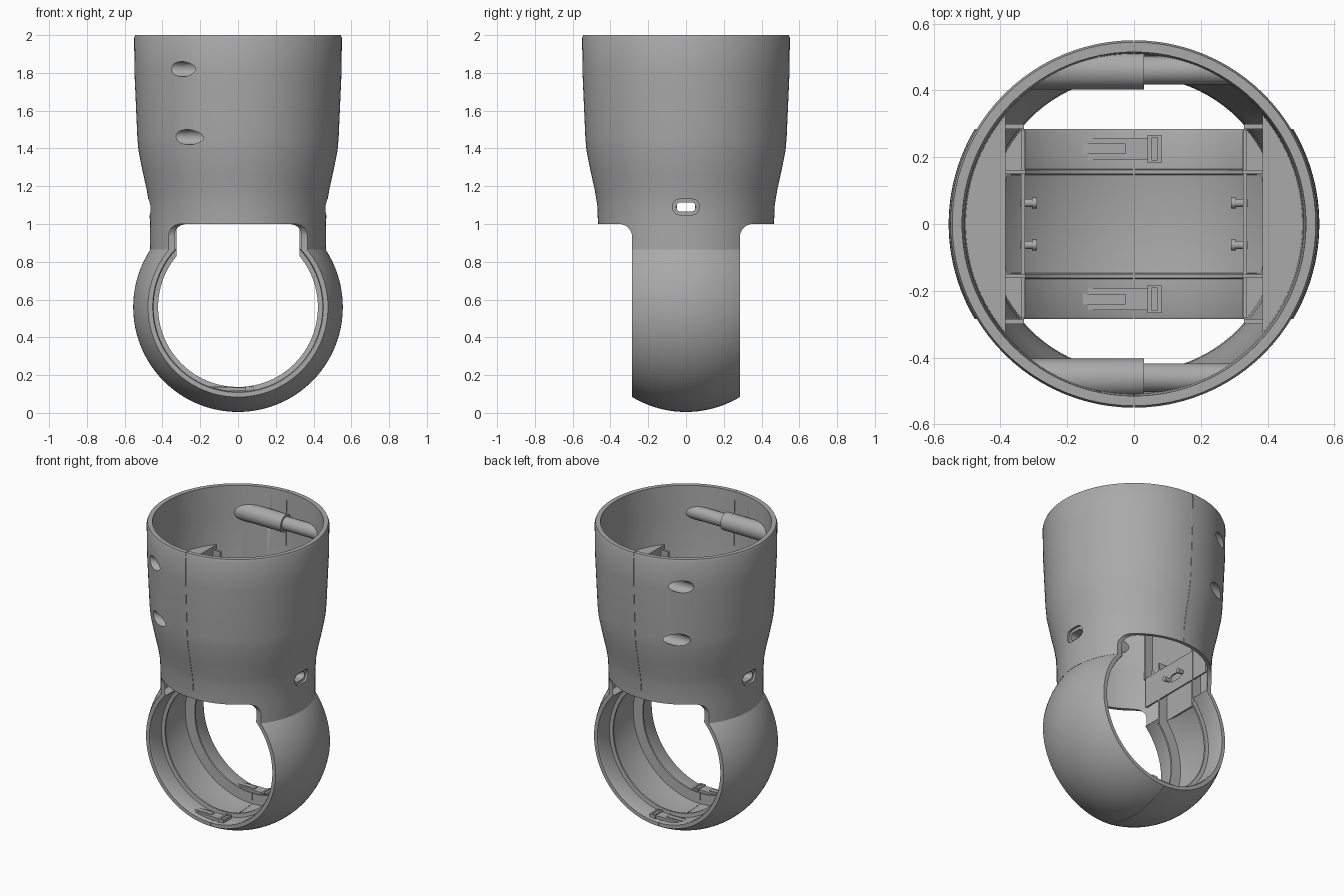
import bpy, bmesh, math
from mathutils import Matrix, Vector

if "Cube" in bpy.data.objects:
    bpy.data.objects.remove(bpy.data.objects["Cube"], do_unlink=True)

grey = bpy.data.materials.new("plain grey")
grey.use_nodes = True
colour = (0.4, 0.4, 0.4, 1)
grey.diffuse_color = colour
grey.node_tree.nodes["Principled BSDF"].inputs["Base Color"].default_value = colour


def make(name, bm):
    bmesh.ops.recalc_face_normals(bm, faces=bm.faces)
    me = bpy.data.meshes.new(name)
    bm.to_mesh(me)
    bm.free()
    me.materials.append(grey)
    ob = bpy.data.objects.new(name, me)
    bpy.context.collection.objects.link(ob)
    return ob


def box(name, x, y, z):
    bm = bmesh.new()
    bmesh.ops.create_cube(bm, size=1)
    for v in bm.verts:
        v.co = [lo + (c + 0.5) * (hi - lo) for c, (lo, hi) in zip(v.co, (x, y, z))]
    return make(name, bm)


def rod(name, x0, x1, y, z, r, sides=32):
    """Cylinder lying along x."""
    bm = bmesh.new()
    m = Matrix.Translation(((x0 + x1) / 2, y, z)) @ Matrix.Rotation(math.pi / 2, 4, 'Y')
    bmesh.ops.create_cone(bm, cap_ends=True, segments=sides, radius1=r, radius2=r,
                          depth=abs(x1 - x0), matrix=m)
    return make(name, bm)


def lathe(name, profile, axis='Z', height=0, steps=96):
    """Turn a closed loop of (radius, distance along axis) points."""
    bm = bmesh.new()
    rings = []
    for i in range(steps):
        a = 2 * math.pi * i / steps
        c, s = math.cos(a), math.sin(a)
        rings.append([bm.verts.new((r * c, r * s, d) if axis == 'Z'
                                   else (r * c, d, height + r * s)) for r, d in profile])
    n = len(profile)
    for i in range(steps):
        a, b = rings[i], rings[(i + 1) % steps]
        for j in range(n):
            k = (j + 1) % n
            bm.faces.new((a[j], b[j], b[k], a[k]))
    return make(name, bm)


def prism(name, points, x0, x1):
    """Extrude a (y, z) outline along x."""
    bm = bmesh.new()
    f = bm.faces.new([bm.verts.new((x0, y, z)) for y, z in points])
    g = bmesh.ops.extrude_face_region(bm, geom=[f])["geom"]
    bmesh.ops.translate(bm, vec=(x1 - x0, 0, 0),
                        verts=[v for v in g if isinstance(v, bmesh.types.BMVert)])
    return make(name, bm)


def slot(half, r, x0, x1, z=1.09):
    pts = []
    for side in (1, -1):
        for i in range(13):
            a = -math.pi / 2 + math.pi * i / 12
            pts.append((side * (half + r * math.cos(a)), z + side * r * math.sin(a)))
    return prism("slot_cutter", pts, x0, x1)


def boolean(ob, cutters, mode='DIFFERENCE'):
    for c in cutters:
        m = ob.modifiers.new("cut", 'BOOLEAN')
        m.operation, m.object, m.solver = mode, c, 'EXACT'
    me = bpy.data.meshes.new_from_object(ob.evaluated_get(bpy.context.evaluated_depsgraph_get()))
    ob.modifiers.clear()
    ob.data = me


# Upper sleeve: a flared tube with a thin wall
outer = [(0.465, 0.865), (0.466, 1.0), (0.47, 1.1), (0.483, 1.18), (0.503, 1.27),
         (0.527, 1.39), (0.533, 1.46), (0.548, 1.8), (0.55, 1.985), (0.544, 2.0)]
inner = [(0.515, 2.0), (0.508, 1.8), (0.5, 1.4), (0.475, 1.27), (0.447, 1.12), (0.44, 0.865)]
sleeve = lathe("sleeve", outer + inner)

# Helper: volume inside the sleeve, used to trim the inner fittings
core = lathe("trim_core", [(0.0005, 0.85)] + [(r + 0.01, z) for r, z in inner[::-1]] + [(0.0005, 2.0)])

# Round-cornered openings at front and back leave two side arms
cutters = [core]
arc = [(0.355 - 0.07 * math.cos(a), 0.93 + 0.07 * math.sin(a))
       for a in (math.pi / 2 * i / 8 for i in range(9))]
openings = []
for s in (1, -1):
    pts = [(0.285, 0.7)] + arc + [(0.8, 1.0), (0.8, 0.7)]
    openings.append(prism("opening_cutter", [(s * y, z) for y, z in pts], -1, 1))
slots = [slot(0.03, 0.042, s * 0.4, s * 0.6) for s in (1, -1)]
inner_slot = slot(0.027, 0.025, -0.7, 0.7)
levels = (1.82, 1.46)
bores = [rod("bore_cutter", -0.6, -0.1, s * 0.46, z, 0.04) for s in (1, -1) for z in levels]
seam = box("seam_cutter", (-0.001, 0.001), (-1, 1), (-0.5, 2.5))
boolean(sleeve, openings + slots + bores + [seam])
cutters += openings + slots + bores + [inner_slot, seam]

# Lower ring: a slice of a sphere with two inner ribs and a wide channel
R, W, H = 0.555, 0.285, 0.56
ball = []
for i in range(25):
    y = -W + 2 * W * i / 24
    ball.append((math.sqrt(R * R - y * y), y))
half_inside = [(0.452, W), (0.447, W - 0.01), (0.447, 0.165), (0.423, 0.162),
               (0.423, 0.15), (0.49, 0.147), (0.5, 0.07)]
ring = lathe("ring", ball + half_inside + [(r, -y) for r, y in half_inside[::-1]], 'Y', H)
ring_top = box("ring_top_cutter", (-1, 1), (-1, 1), (0.868, 2))
ring_gap = box("ring_gap_cutter", (-0.325, 0.325), (-1, 1), (0.75, 2))
boolean(ring, [ring_top, ring_gap, seam])
cutters += [ring_top, ring_gap]

# Inner fittings on both sides
fittings = []
for s, side in ((1, "left"), (-1, "right")):
    def span(a, b):
        return tuple(sorted((s * a, s * b)))
    shelf = box(side + "_shelf", span(0.385, 0.6), (-0.5, 0.5), (1.59, 1.62))
    pillar = box(side + "_pillar", span(0.385, 0.6), (-0.3, 0.3), (0.87, 1.6))
    bracket = box(side + "_bracket", span(0.327, 0.338), (-0.28, 0.28), (1.0, 1.2))
    for ob in (shelf, pillar, bracket):
        boolean(ob, [core], 'INTERSECT')
    for ob in (pillar, bracket):
        boolean(ob, [inner_slot])
    fittings += [shelf, pillar, bracket]
    for t, end in ((1, "back"), (-1, "front")):
        rib = box(f"{side}_{end}_flange", span(0.325, 0.42),
                  tuple(sorted((t * 0.15, t * 0.162))), (0.86, 1.25))
        wall = box(f"{side}_{end}_wall", span(0.33, 0.4),
                   tuple(sorted((t * 0.285, t * 0.3))), (1.2, 1.6))
        boolean(wall, [core], 'INTERSECT')
        fittings += [rib, wall,
                     rod(f"{side}_{end}_pin", s * 0.305, s * 0.34, t * 0.063, 1.09, 0.012, 16),
                     rod(f"{side}_{end}_pin_tip", s * 0.29, s * 0.306, t * 0.063, 1.09, 0.016, 16)]

# Screw tubes across the front and back of the sleeve
for t, end in ((1, "back"), (-1, "front")):
    for z, level in zip(levels, ("upper", "lower")):
        thick = rod(f"{end}_{level}_screw_tube", -0.5, 0.03, t * 0.46, z, 0.057)
        thin = rod(f"{end}_{level}_screw_socket", 0.03, 0.5, t * 0.46, z, 0.043)
        for ob in (thick, thin):
            boolean(ob, [core], 'INTERSECT')
        boolean(thick, bores)
        fittings += [thick, thin]

    # Snap latch on the floor of the ring
    y = t * 0.225
    fittings.append(box(end + "_latch_tongue", (-0.18, 0.07), (y - 0.033, y + 0.033), (0.115, 0.135)))
    fittings.append(box(end + "_latch_panel", (-0.225, -0.025), (y - 0.016, y + 0.016), (0.12, 0.14)))
    frame = box(end + "_latch_loop", (0.04, 0.082), (y - 0.042, y + 0.042), (0.105, 0.14))
    hole = box("loop_cutter", (0.052, 0.07), (y - 0.033, y + 0.033), (0, 0.3))
    boolean(frame, [hole])
    cutters.append(hole)
    fittings.append(frame)

# Remove the finished cutters, then shade
for c in cutters:
    bpy.data.objects.remove(c, do_unlink=True)
bpy.ops.object.select_all(action='DESELECT')
for ob in [sleeve, ring] + fittings:
    ob.select_set(True)
bpy.context.view_layer.objects.active = sleeve
bpy.ops.object.shade_smooth_by_angle(angle=math.radians(30))
